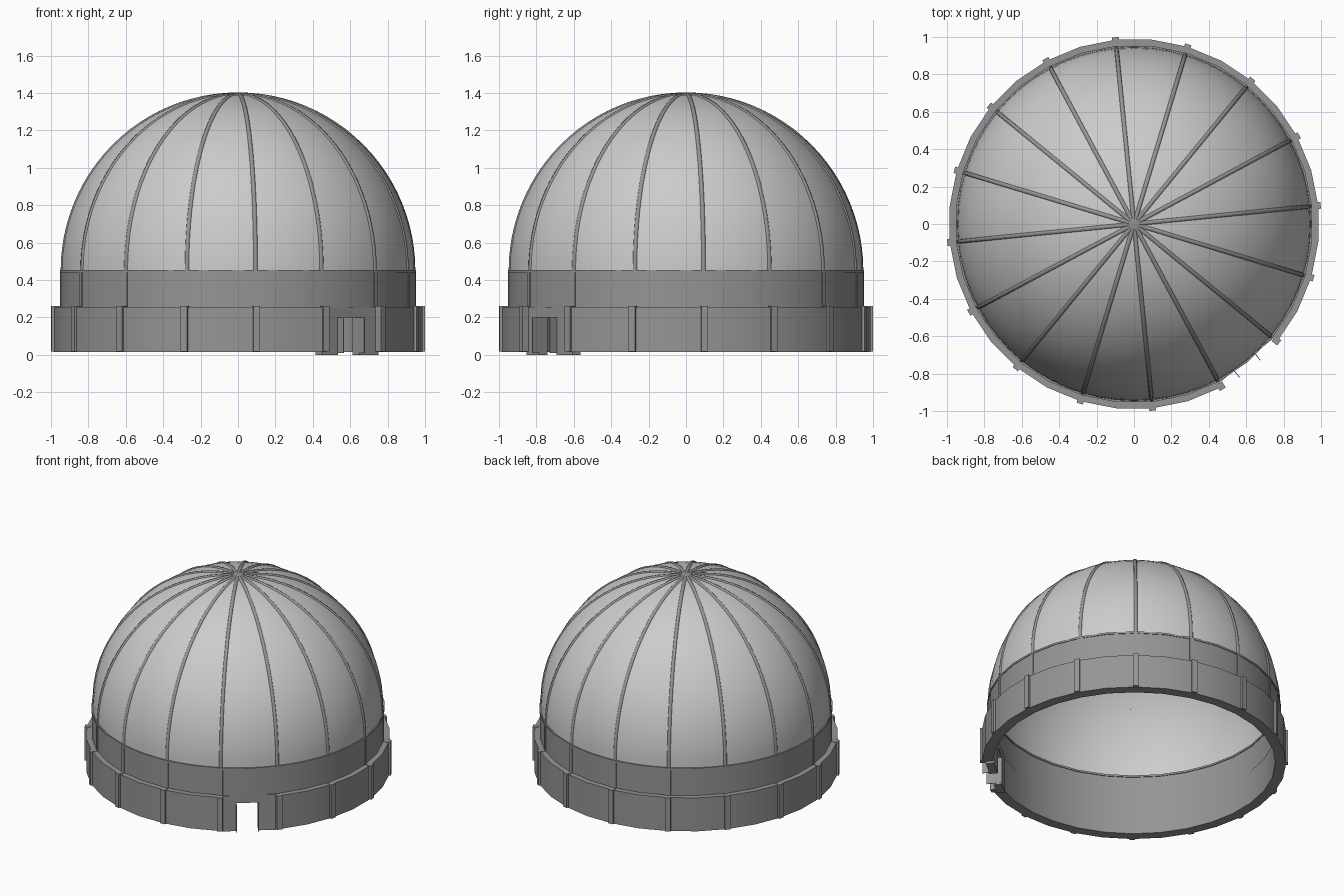
import bpy, bmesh
from math import sin, cos, pi, radians
from mathutils import Matrix, Vector

if "Cube" in bpy.data.objects:
    bpy.data.objects.remove(bpy.data.objects["Cube"])

OFFSET = radians(5.7)          # first rib angle
RIBS = 16
STEP = 2 * pi / RIBS
DOME_R, DOME_Z = 0.946, 0.45
DOOR = OFFSET - 2.5 * STEP     # doorway centre angle
SHIFT = -0.013                 # doorway sits slightly off the bay centre

dark = bpy.data.materials.new("dark_grey")
dark.diffuse_color = (0.3, 0.3, 0.3, 1)
dark.use_nodes = True
dark.node_tree.nodes["Principled BSDF"].inputs["Base Color"].default_value = dark.diffuse_color


def finish(name, bm, smooth=None, mat=dark):
    bmesh.ops.recalc_face_normals(bm, faces=bm.faces)
    me = bpy.data.meshes.new(name)
    bm.to_mesh(me)
    bm.free()
    ob = bpy.data.objects.new(name, me)
    bpy.context.collection.objects.link(ob)
    if mat:
        me.materials.append(mat)
    if smooth:
        bpy.ops.object.select_all(action='DESELECT')
        ob.select_set(True)
        bpy.context.view_layer.objects.active = ob
        bpy.ops.object.shade_smooth_by_angle(angle=radians(smooth))
    return ob


def ring(name, profile, start, segs, total):
    """Sweep a closed (r, z) profile; capped when it is not a full turn."""
    bm = bmesh.new()
    full = segs == total
    loops = []
    for i in range(segs if full else segs + 1):
        a = start + 2 * pi * i / total
        loops.append([bm.verts.new((r * cos(a), r * sin(a), z)) for r, z in profile])
    n = len(profile)
    for i in range(segs):
        p, q = loops[i], loops[(i + 1) % len(loops)]
        for j in range(n):
            k = (j + 1) % n
            bm.faces.new((p[j], q[j], q[k], p[k]))
    if not full:
        bm.faces.new(loops[0])
        bm.faces.new(loops[-1])
    return finish(name, bm, 30)


def add_box(bm, angle, r, t, z):
    """Box given by radial, tangential and height ranges at an angle."""
    size = [b - a for a, b in (r, t, z)]
    mid = Vector([(a + b) / 2 for a, b in (r, t, z)])
    m = Matrix.Rotation(angle, 4, 'Z') @ Matrix.Translation(mid) @ Matrix.Diagonal((*size, 1))
    bmesh.ops.create_cube(bm, size=1, matrix=m)


# dome shell
bm = bmesh.new()
bmesh.ops.create_uvsphere(bm, u_segments=64, v_segments=48, radius=DOME_R,
                          matrix=Matrix.Rotation(OFFSET, 4, 'Z'))
bmesh.ops.delete(bm, geom=[v for v in bm.verts if v.co.z < -0.001], context='VERTS')
bmesh.ops.translate(bm, verts=bm.verts, vec=(0, 0, DOME_Z))
finish("dome_shell", bm, 40, None)

# curved ribs from the rim to the crown
bm = bmesh.new()
N = 24
SECTION = ((0.9455, -0.011), (0.951, -0.009), (0.953, 0), (0.951, 0.009), (0.9455, 0.011))
for i in range(RIBS):
    rot = Matrix.Rotation(OFFSET + i * STEP, 3, 'Z')
    rows = []
    for j in range(N + 1):
        e = pi / 2 * j / N
        rows.append([bm.verts.new(rot @ Vector((r * cos(e), t, DOME_Z + r * sin(e))))
                     for r, t in SECTION])
    for p, q in zip(rows, rows[1:]):
        for j in range(4):
            bm.faces.new((p[j], p[j + 1], q[j + 1], q[j]))
finish("dome_ribs", bm, 60)

# upper drum, its trim and the base wall with a gap for the doorway
ring("upper_drum", [(0.925, 0.25), (0.953, 0.25), (0.953, 0.445), (0.925, 0.445)], OFFSET, 32, 32)
ring("rim_trim", [(0.92, 0.44), (0.957, 0.44), (0.957, 0.453), (0.92, 0.453)], OFFSET, 32, 32)
ring("base_wall", [(0.92, 0.016), (0.99, 0.016), (0.99, 0.256), (0.92, 0.256)],
     DOOR + STEP / 2, 30, 32)

# flush strips on the drum and posts on the base wall
strips, posts = bmesh.new(), bmesh.new()
for i in range(RIBS):
    a = OFFSET + i * STEP
    add_box(strips, a, (0.94, 0.956), (-0.014, 0.014), (0.256, 0.442))
    add_box(posts, a, (0.965, 1.003), (-0.018, 0.018), (0.018, 0.26))
finish("drum_strips", strips)
finish("wall_posts", posts)

# doorway: jambs, lintel and thin side plates
jambs, lintel, plates = bmesh.new(), bmesh.new(), bmesh.new()
for s in (-1, 1):
    c = SHIFT + s * 0.072
    add_box(jambs, DOOR, (0.89, 0.945), tuple(sorted((c, s * 0.195))), (0.0, 0.255))
    add_box(plates, DOOR, (0.90, 0.993), (c - 0.002, c + 0.002), (0.01, 0.2))
add_box(lintel, DOOR, (0.89, 0.945), (SHIFT - 0.072, SHIFT + 0.072), (0.2, 0.255))
finish("door_jambs", jambs)
finish("door_lintel", lintel)
finish("door_side_plates", plates)
